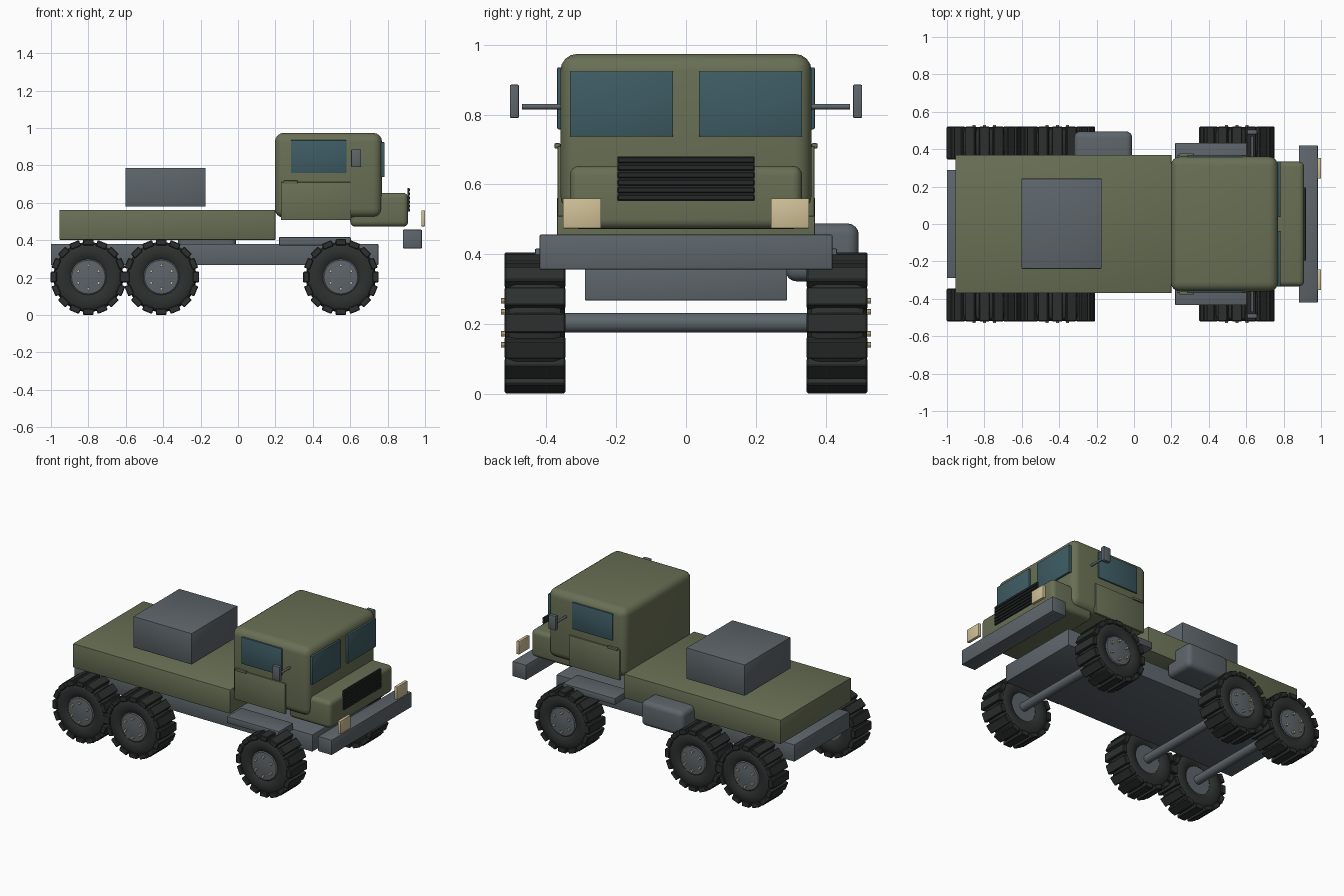
import bpy, bmesh, math
from mathutils import Matrix, Vector

if "Cube" in bpy.data.objects:
    bpy.data.objects.remove(bpy.data.objects["Cube"])


def mat(name, rgb):
    m = bpy.data.materials.new(name)
    m.diffuse_color = (*rgb, 1)
    m.use_nodes = True
    m.node_tree.nodes["Principled BSDF"].inputs["Base Color"].default_value = m.diffuse_color
    return m


OLIVE = mat("olive_paint", (0.14, 0.16, 0.09))
GREY = mat("frame_grey", (0.11, 0.13, 0.145))
GLASS = mat("window_glass", (0.048, 0.107, 0.127))
RUBBER = mat("rubber", (0.025, 0.03, 0.027))
BLACK = mat("grille_black", (0.02, 0.022, 0.022))
TAN = mat("lamp_tan", (0.63, 0.53, 0.31))


def finish(name, bm, material, smooth=True):
    bmesh.ops.recalc_face_normals(bm, faces=bm.faces)
    me = bpy.data.meshes.new(name)
    bm.to_mesh(me)
    bm.free()
    me.materials.append(material)
    ob = bpy.data.objects.new(name, me)
    bpy.context.collection.objects.link(ob)
    if smooth:
        bpy.ops.object.select_all(action='DESELECT')
        ob.select_set(True)
        bpy.context.view_layer.objects.active = ob
        bpy.ops.object.shade_smooth_by_angle(angle=math.radians(35))
    return ob


def box(name, x, y, z, material, bevel=0.004, seg=2):
    """Bevelled box from (min, max) ranges."""
    bm = bmesh.new()
    size = [abs(r[1] - r[0]) for r in (x, y, z)]
    mid = [(r[0] + r[1]) / 2 for r in (x, y, z)]
    bmesh.ops.create_cube(bm, size=1, matrix=Matrix.Translation(mid) @ Matrix.Diagonal((*size, 1)))
    if bevel:
        bmesh.ops.bevel(bm, geom=bm.edges[:], offset=bevel, segments=seg, profile=0.5, affect='EDGES')
    return finish(name, bm, material)


def add_cyl_y(bm, center, r, length, seg):
    bmesh.ops.create_cone(bm, cap_ends=True, segments=seg, radius1=r, radius2=r, depth=length,
                          matrix=Matrix.Translation(center) @ Matrix.Rotation(math.pi / 2, 4, 'X'))


def lathe_y(name, profile, center, side, material, seg=48):
    """Spin (radius, y) points about the y axis."""
    bm = bmesh.new()
    vs = [bm.verts.new((r, y * side, 0)) for r, y in profile]
    es = [bm.edges.new(p) for p in zip(vs, vs[1:])]
    bmesh.ops.spin(bm, geom=vs + es, cent=(0, 0, 0), axis=(0, 1, 0), angle=2 * math.pi, steps=seg)
    bmesh.ops.remove_doubles(bm, verts=bm.verts[:], dist=1e-5)
    bmesh.ops.translate(bm, verts=bm.verts[:], vec=center)
    return finish(name, bm, material)


# Frame, bed, cargo and cab
box("chassis_frame", (-1, 0.75), (-0.29, 0.29), (0.267, 0.38), GREY)
box("flat_bed", (-0.955, 0.2), (-0.37, 0.37), (0.402, 0.562), OLIVE)
box("cargo_box", (-0.602, -0.173), (-0.24, 0.243), (0.58, 0.787), GREY)
box("cab", (0.197, 0.77), (-0.36, 0.36), (0.52, 0.974), OLIVE, 0.048, 4)
box("hood", (0.60, 0.91), (-0.333, 0.333), (0.472, 0.653), OLIVE, 0.028, 4)
box("front_bumper", (0.882, 0.983), (-0.42, 0.42), (0.356, 0.456), GREY)
box("fuel_tank", (-0.32, -0.01), (0.285, 0.495), (0.322, 0.488), GREY, 0.032, 4)

# Grille with slats
box("grille_panel", (0.905, 0.914), (-0.196, 0.196), (0.553, 0.68), BLACK, 0)
for i in range(6):
    z = 0.562 + i * 0.0215
    box("grille_slat", (0.91, 0.92), (-0.196, 0.196), (z - 0.008, z + 0.008), BLACK, 0.002, 1)


# Parts repeated on both sides
for s in (-1, 1):
    def yr(a, b):
        return tuple(sorted((a * s, b * s)))

    box("windshield", (0.76, 0.783), yr(0.037, 0.333), (0.737, 0.924), GLASS, 0.003)
    box("side_window", (0.283, 0.58), yr(0.35, 0.369), (0.758, 0.935), GLASS, 0.003)
    box("door_panel", (0.23, 0.605), yr(0.35, 0.368), (0.508, 0.71), OLIVE, 0.003)
    box("door_handle", (0.243, 0.32), yr(0.36, 0.377), (0.703, 0.718), OLIVE, 0.003)
    box("headlight", (0.98, 1.0), yr(0.243, 0.353), (0.474, 0.56), TAN, 0.003)
    box("side_step", (0.22, 0.603), yr(0.28, 0.433), (0.372, 0.416), GREY)
    box("mirror_head", (0.605, 0.658), yr(0.479, 0.505), (0.79, 0.886), GREY)
    bm = bmesh.new()
    add_cyl_y(bm, (0.632, 0.41 * s, 0.823), 0.008, 0.12, 12)
    finish("mirror_arm", bm, GREY)

# Axles and wheels
TIRE = [(0.09, -0.07), (0.105, -0.08), (0.13, -0.086), (0.16, -0.084), (0.178, -0.074), (0.187, -0.055),
        (0.187, 0.055), (0.178, 0.074), (0.16, 0.084), (0.13, 0.086), (0.105, 0.08), (0.09, 0.07),
        (0.09, -0.07)]
HUB = [(0, -0.068), (0.092, -0.068), (0.096, -0.06), (0.096, 0.074), (0.09, 0.079), (0.075, 0.08),
       (0.04, 0.084), (0, 0.086)]
WZ, LUGS = 0.203, 16
for x in (-0.8, -0.41, 0.55):
    bm = bmesh.new()
    add_cyl_y(bm, (x, 0, WZ), 0.028, 0.78, 24)
    finish("axle", bm, GREY)
    for s in (-1, 1):
        c = Vector((x, 0.433 * s, WZ))
        lathe_y("tire", TIRE, c, s, RUBBER)
        lathe_y("wheel_hub", HUB, c, s, GREY, 32)

        # Tread lugs around the tire
        bm = bmesh.new()
        for i in range(LUGS):
            m = (Matrix.Translation(c) @ Matrix.Rotation(2 * math.pi * i / LUGS, 4, 'Y')
                 @ Matrix.Translation((0, 0, 0.1855)) @ Matrix.Diagonal((0.057, 0.174, 0.033, 1)))
            bmesh.ops.create_cube(bm, size=1, matrix=m)
        bmesh.ops.bevel(bm, geom=bm.edges[:], offset=0.004, segments=1, affect='EDGES')
        finish("tire_tread", bm, RUBBER)

        # Wheel bolts
        bm = bmesh.new()
        for i in range(6):
            a = math.radians(30 + 60 * i)
            add_cyl_y(bm, c + Vector((0.063 * math.cos(a), 0.086 * s, 0.063 * math.sin(a))), 0.008, 0.022, 8)
        finish("wheel_bolts", bm, TAN)
